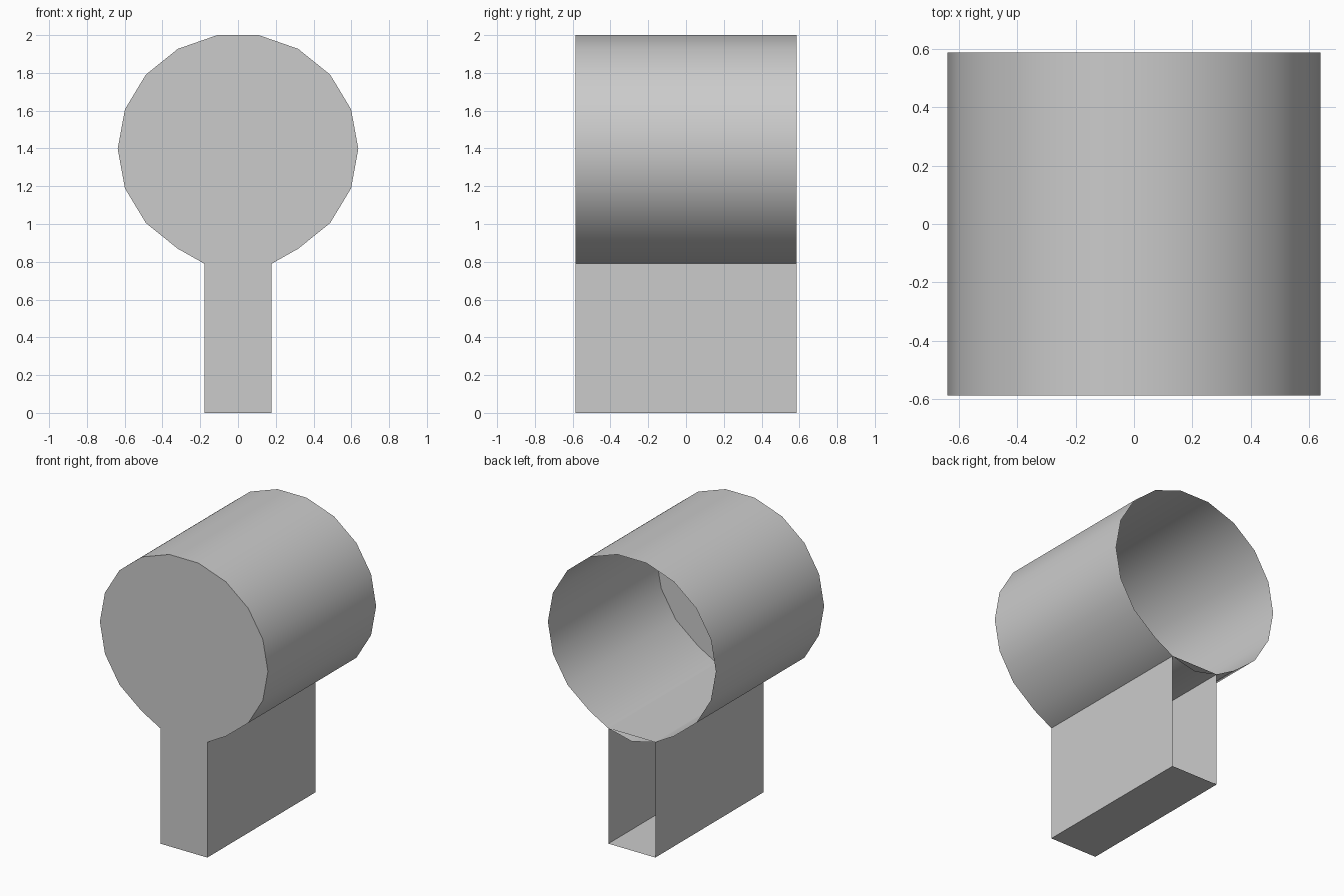
import bpy
import bmesh
from math import cos, sin, radians

cube = bpy.data.objects.get("Cube")
if cube:
    bpy.data.objects.remove(cube, do_unlink=True)

HALF_DEPTH = 0.586
STEM_X, STEM_TOP = 0.178, 0.79

# One plain grey for everything
grey = bpy.data.materials.new("light_grey")
grey.use_nodes = True
grey.diffuse_color = (0.6, 0.6, 0.6, 1)
grey.node_tree.nodes["Principled BSDF"].inputs["Base Color"].default_value = (0.6, 0.6, 0.6, 1)


def open_back_shell(name, profile):
    """Extrude an x-z profile along y: closed front, open back."""
    bm = bmesh.new()
    front = [bm.verts.new((x, -HALF_DEPTH, z)) for x, z in profile]
    back = [bm.verts.new((x, HALF_DEPTH, z)) for x, z in profile]
    bm.faces.new(front)
    n = len(profile)
    for i in range(n):
        j = (i + 1) % n
        bm.faces.new((front[i], back[i], back[j], front[j]))
    mesh = bpy.data.meshes.new(name)
    bm.to_mesh(mesh)
    bm.free()
    mesh.materials.append(grey)
    obj = bpy.data.objects.new(name, mesh)
    bpy.context.collection.objects.link(obj)
    bpy.ops.object.select_all(action='DESELECT')
    obj.select_set(True)
    bpy.context.view_layer.objects.active = obj
    bpy.ops.object.shade_smooth_by_angle(angle=radians(30))
    return obj


# Slightly flattened drum whose lower edge runs into the stem corners
drum = [(0.637 * cos(radians(a)), 1.398 + 0.611 * sin(radians(a)))
        for a in range(-60, 241, 20)]
drum += [(-STEM_X, STEM_TOP), (0, 0.748), (STEM_X, STEM_TOP)]
open_back_shell("drum", drum)

# Upright hollow stem
open_back_shell("stem", [(-STEM_X, 0), (STEM_X, 0),
                         (STEM_X, STEM_TOP), (-STEM_X, STEM_TOP)])
